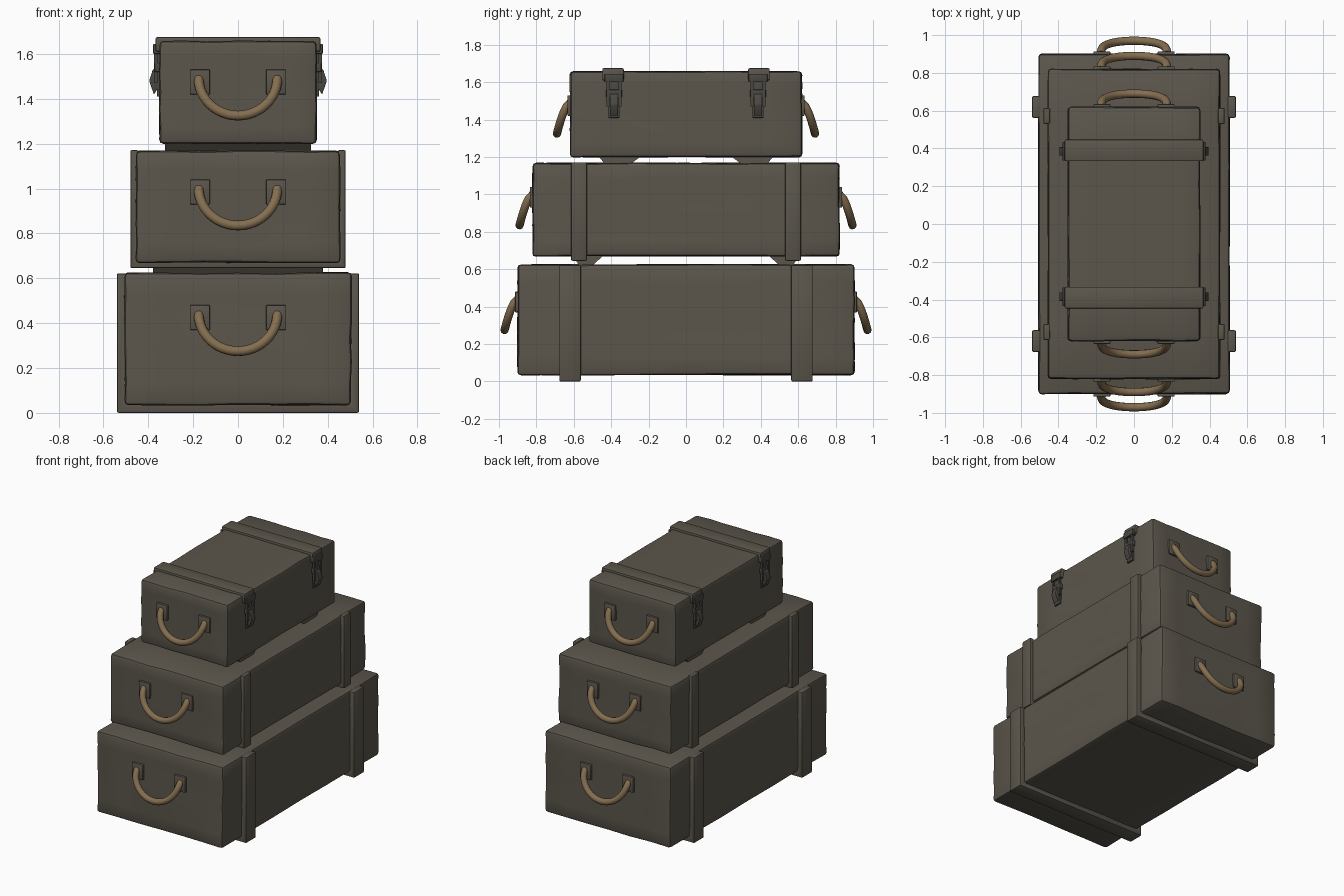
import bpy, bmesh, math, random
from mathutils import Vector

random.seed(4)
if "Cube" in bpy.data.objects:
    bpy.data.objects.remove(bpy.data.objects["Cube"], do_unlink=True)


def material(name, rgb):
    m = bpy.data.materials.new(name)
    m.use_nodes = True
    m.diffuse_color = (*rgb, 1)
    m.node_tree.nodes["Principled BSDF"].inputs["Base Color"].default_value = (*rgb, 1)
    return m


CASE = material("drab_olive_case", (0.105, 0.093, 0.072))
ROPE = material("tan_rope", (0.23, 0.155, 0.08))
METAL = material("dark_latch_metal", (0.07, 0.064, 0.054))


def finish(obj, mat, bevel=0.0, segments=2):
    """Assign the colour, bevel the hard edges and smooth the shading."""
    obj.data.materials.append(mat)
    bpy.ops.object.select_all(action="DESELECT")
    obj.select_set(True)
    bpy.context.view_layer.objects.active = obj
    if bevel:
        mod = obj.modifiers.new("Worn edges", "BEVEL")
        mod.width, mod.segments, mod.limit_method = bevel, segments, "ANGLE"
        bpy.ops.object.modifier_apply(modifier=mod.name)
    bpy.ops.object.shade_smooth_by_angle(angle=math.radians(40))


def mesh_object(name, bm, mat, bevel=0.0, segments=2):
    bmesh.ops.recalc_face_normals(bm, faces=bm.faces[:])
    me = bpy.data.meshes.new(name)
    bm.to_mesh(me)
    bm.free()
    obj = bpy.data.objects.new(name, me)
    bpy.context.collection.objects.link(obj)
    finish(obj, mat, bevel, segments)


def box(name, lo, hi, mat, bevel=0.0, cuts=0, wear=0.0):
    """Box between two corners, optionally dented by a little random wear."""
    bm = bmesh.new()
    bmesh.ops.create_cube(bm, size=1)
    lo, hi = Vector(lo), Vector(hi)
    for v in bm.verts:
        v.co = (lo + hi) / 2 + v.co * (hi - lo)
    if cuts:
        bmesh.ops.subdivide_edges(bm, edges=bm.edges[:], cuts=cuts, use_grid_fill=True)
        for v in bm.verts:
            v.co += Vector([random.uniform(-wear, wear) for _ in range(3)])
    mesh_object(name, bm, mat, bevel)


def extrude(name, outline, axis, a, b, mat, bevel=0.0):
    """Closed outline extruded along x (outline in y,z) or y (outline in x,z)."""
    bm = bmesh.new()
    place = (lambda p, d: (d, *p)) if axis == "x" else (lambda p, d: (p[0], d, p[1]))
    face = bm.faces.new([bm.verts.new(place(p, a)) for p in outline])
    new = bmesh.ops.extrude_face_region(bm, geom=[face])["geom"]
    shift = Vector(place((0, 0), b - a))
    bmesh.ops.translate(bm, vec=shift, verts=[g for g in new if isinstance(g, bmesh.types.BMVert)])
    mesh_object(name, bm, mat, bevel)


def strap(name, half, edge, end, thick, y, width):
    """U-shaped band: wraps the face at height edge, arms reaching to end."""
    d = math.copysign(thick, edge - end)
    o, i = half + thick, half - 0.01
    outline = [(-o, end), (-o, edge + d), (o, edge + d), (o, end),
               (i, end), (i, edge - d / 2), (-i, edge - d / 2), (-i, end)]
    extrude(name, outline, "y", y - width / 2, y + width / 2, CASE, 0.008)


def handle(name, side, y, z):
    """Rope loop hanging from two square pads."""
    for sx, label in ((1, "left"), (-1, "right")):
        x = sx * 0.17
        ys = sorted((side * (y - 0.01), side * (y + 0.014)))
        box(f"{name}_pad_{label}", (x - 0.045, ys[0], z - 0.07),
            (x + 0.045, ys[1], z + 0.04), CASE, 0.004)
    cu = bpy.data.curves.new(name, "CURVE")
    cu.dimensions, cu.bevel_depth, cu.bevel_resolution = "3D", 0.022, 3
    cu.use_fill_caps = True
    spline = cu.splines.new("POLY")
    steps = 24
    spline.points.add(steps)
    for k, p in enumerate(spline.points):
        t = math.pi * k / steps
        s = max(math.sin(t), 0)
        p.co = (0.175 * math.cos(t), side * (y + 0.07 * s ** 0.6), z - 0.165 * s, 1)
    obj = bpy.data.objects.new(name, cu)
    bpy.context.collection.objects.link(obj)
    bpy.ops.object.select_all(action="DESELECT")
    obj.select_set(True)
    bpy.context.view_layer.objects.active = obj
    bpy.ops.object.convert(target="MESH")
    finish(bpy.context.object, ROPE)


# Three stacked cases: name, half width, half length, bottom, top, handle height
cases = [("bottom", 0.505, 0.90, 0.035, 0.625, 0.44),
         ("middle", 0.455, 0.82, 0.67, 1.168, 1.0),
         ("top", 0.35, 0.62, 1.20, 1.658, 1.49)]
for name, hx, hy, z0, z1, hz in cases:
    box(f"{name}_case", (-hx, -hy, z0), (hx, hy, z1), CASE, 0.018, 5, 0.003)
    for side, end in ((-1, "front"), (1, "back")):
        handle(f"{name}_handle_{end}", side, hy, hz)

for side, end in ((-1, "front"), (1, "back")):
    # Bands around the sides and underside of the two larger cases
    strap(f"bottom_strap_{end}", 0.505, 0.035, 0.622, 0.035, side * 0.62, 0.115)
    strap(f"middle_strap_{end}", 0.455, 0.67, 1.172, 0.025, side * 0.572, 0.085)

    # Tapered spacers between the cases
    for name, hx, lo, hi, near, far in (("lower", 0.38, 0.62, 0.675, 0.44, 0.61),
                                        ("upper", 0.325, 1.16, 1.205, 0.24, 0.47)):
        outline = [(side * near, hi), (side * far, hi),
                   (side * (far - 0.04), lo), (side * (near + 0.06), lo)]
        extrude(f"{name}_spacer_{end}", outline, "x", -hx, hx, CASE)

    # Band over the lid of the top case
    strap(f"lid_strap_{end}", 0.347, 1.655, 1.61, 0.02, side * 0.39, 0.115)

    # Toggle latches on both sides of the top case
    for sx, label in ((1, "left"), (-1, "right")):
        tag = f"{label}_{end}"
        y = side * 0.385

        def plate(part, width, x0, x1, lo, hi):
            xs = sorted((sx * x0, sx * x1))
            box(f"{part}_{tag}", (xs[0], y - width / 2, lo),
                (xs[1], y + width / 2, hi), METAL, 0.004)

        plate("latch_hinge", 0.10, 0.34, 0.378, 1.60, 1.645)
        plate("latch_back_plate", 0.06, 0.34, 0.362, 1.41, 1.61)
        plate("latch_keeper", 0.085, 0.34, 0.372, 1.52, 1.56)
        for dy in (-0.032, 0.032):
            box(f"latch_link_{tag}", (sx * 0.366 - 0.008, y + dy - 0.007, 1.47),
                (sx * 0.366 + 0.008, y + dy + 0.007, 1.61), METAL)
        lever = [(sx * 0.355, 1.55), (sx * 0.38, 1.53), (sx * 0.396, 1.48),
                 (sx * 0.375, 1.42), (sx * 0.355, 1.45)]
        extrude(f"latch_lever_{tag}", lever, "y", y - 0.022, y + 0.022, METAL, 0.003)
